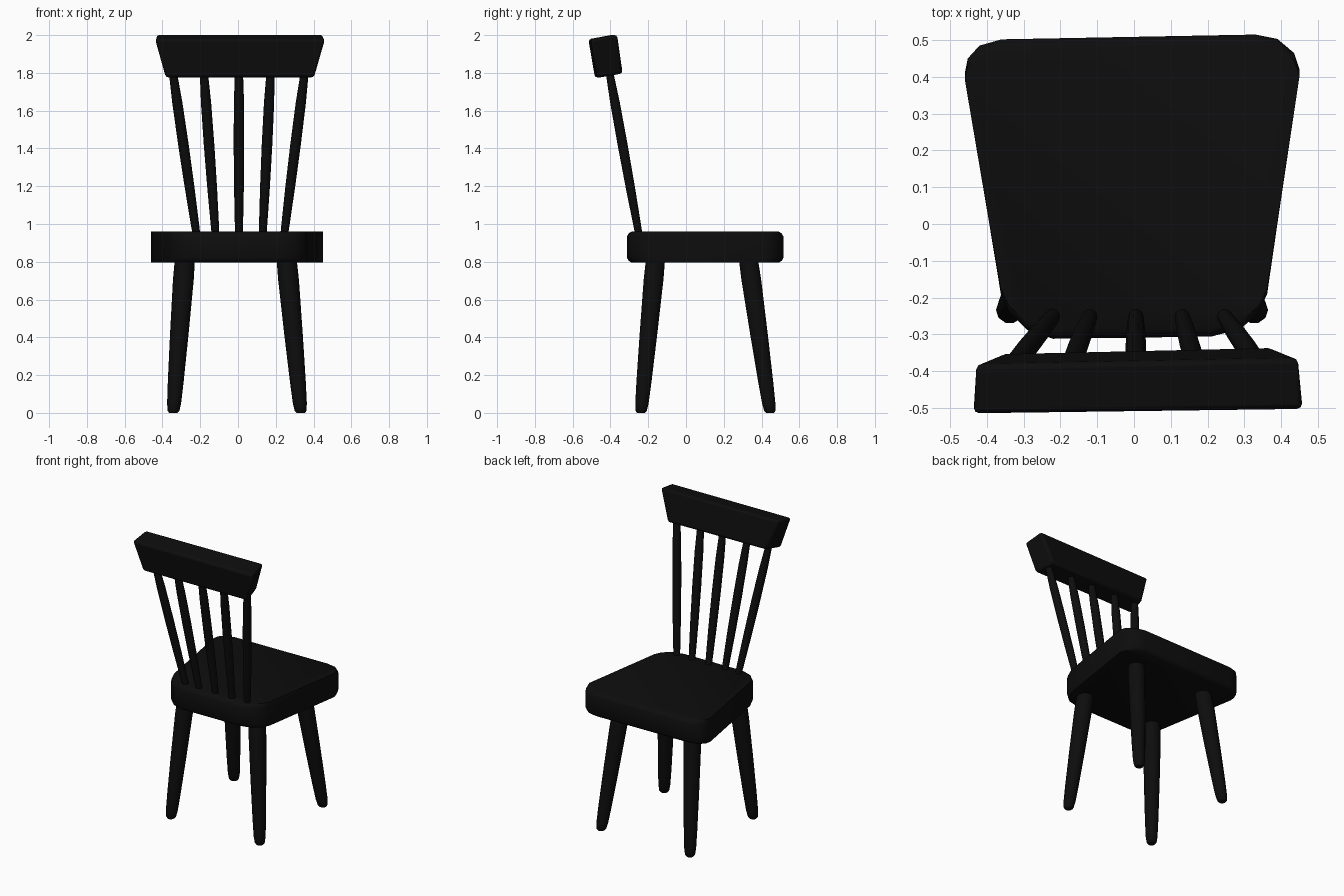
import bpy, bmesh, math
from mathutils import Vector

if "Cube" in bpy.data.objects:
    bpy.data.objects.remove(bpy.data.objects["Cube"])

black = bpy.data.materials.new("black_paint")
black.diffuse_color = (0.004, 0.004, 0.004, 1)
black.use_nodes = True
black.node_tree.nodes["Principled BSDF"].inputs["Base Color"].default_value = black.diffuse_color


def loft(name, rings, angle=35):
    """Skin a stack of closed rings and cap both ends."""
    bm = bmesh.new()
    loops = [[bm.verts.new(p) for p in ring] for ring in rings]
    n = len(loops[0])
    for a, b in zip(loops, loops[1:]):
        for i in range(n):
            j = (i + 1) % n
            bm.faces.new((a[i], a[j], b[j], b[i]))
    bm.faces.new(loops[0])
    bm.faces.new(loops[-1])
    bmesh.ops.recalc_face_normals(bm, faces=bm.faces)
    me = bpy.data.meshes.new(name)
    bm.to_mesh(me)
    bm.free()
    me.materials.append(black)
    ob = bpy.data.objects.new(name, me)
    bpy.context.collection.objects.link(ob)
    bpy.ops.object.select_all(action='DESELECT')
    bpy.context.view_layer.objects.active = ob
    ob.select_set(True)
    bpy.ops.object.shade_smooth_by_angle(angle=math.radians(angle))
    return ob


def turned(name, bottom, top, profile, sides=10):
    """Leaning turned rod; profile is (fraction along axis, radius)."""
    a, b = Vector(bottom), Vector(top)
    rings = []
    for t, r in profile:
        c = a.lerp(b, t)
        rings.append([c + Vector((r * math.cos(k * math.tau / sides),
                                  r * math.sin(k * math.tau / sides), 0))
                      for k in range(sides)])
    return loft(name, rings, 50)


# Seat: tapered plan with rounded corners, front and back edges eased
plan = [(-0.46, 0.41), (-0.452, 0.45), (-0.42, 0.485), (-0.36, 0.502),
        (0.33, 0.515), (0.39, 0.503), (0.435, 0.465), (0.45, 0.42),
        (0.362, -0.19), (0.34, -0.24), (0.29, -0.285), (0.21, -0.306),
        (-0.22, -0.312), (-0.29, -0.288), (-0.34, -0.24), (-0.362, -0.19)]
layers = [(0.796, 0.945), (0.805, 0.98), (0.82, 1.0),
          (0.935, 1.0), (0.95, 0.98), (0.959, 0.945)]
loft("seat", [[(x, 0.1 + (y - 0.1) * s, z) for x, y in plan] for z, s in layers])

# Four splayed legs
leg_profile = [(0, 0.022), (0.012, 0.031), (0.06, 0.037), (0.2, 0.042),
               (0.5, 0.049), (0.85, 0.055), (1, 0.053)]
for side, sx in (("left", -1), ("right", 1)):
    foot_x, head_x = sx * 0.337 - 0.005, sx * 0.268 - 0.012
    turned(f"{side}_back_leg", (foot_x, -0.238, 0), (head_x, -0.16, 0.83), leg_profile)
    turned(f"{side}_front_leg", (foot_x, 0.445, 0), (head_x, 0.328, 0.83), leg_profile)

# Five fanned back spindles
spindle_profile = [(0, 0.02), (0.08, 0.022), (0.3, 0.026), (0.55, 0.028),
                   (0.8, 0.027), (0.93, 0.023), (1, 0.021)]
feet = (-0.218, -0.118, 0.005, 0.13, 0.243)
heads = (-0.347, -0.182, 0.005, 0.173, 0.355)
for i, (xf, xh) in enumerate(zip(feet, heads)):
    turned(f"spindle_{i + 1}", (xf, -0.247, 0.93), (xh, -0.408, 1.82), spindle_profile)

# Top rail: leaning block, wider at the top, bevelled
rail = loft("top_rail", [
    [(-0.385, -0.482, 1.773), (0.405, -0.472, 1.773), (0.375, -0.335, 1.797), (-0.36, -0.352, 1.797)],
    [(-0.44, -0.517, 1.978), (0.462, -0.505, 1.978), (0.45, -0.365, 2.003), (-0.433, -0.382, 2.003)]])
bevel = rail.modifiers.new("Bevel", 'BEVEL')
bevel.width = 0.015
bevel.segments = 2
